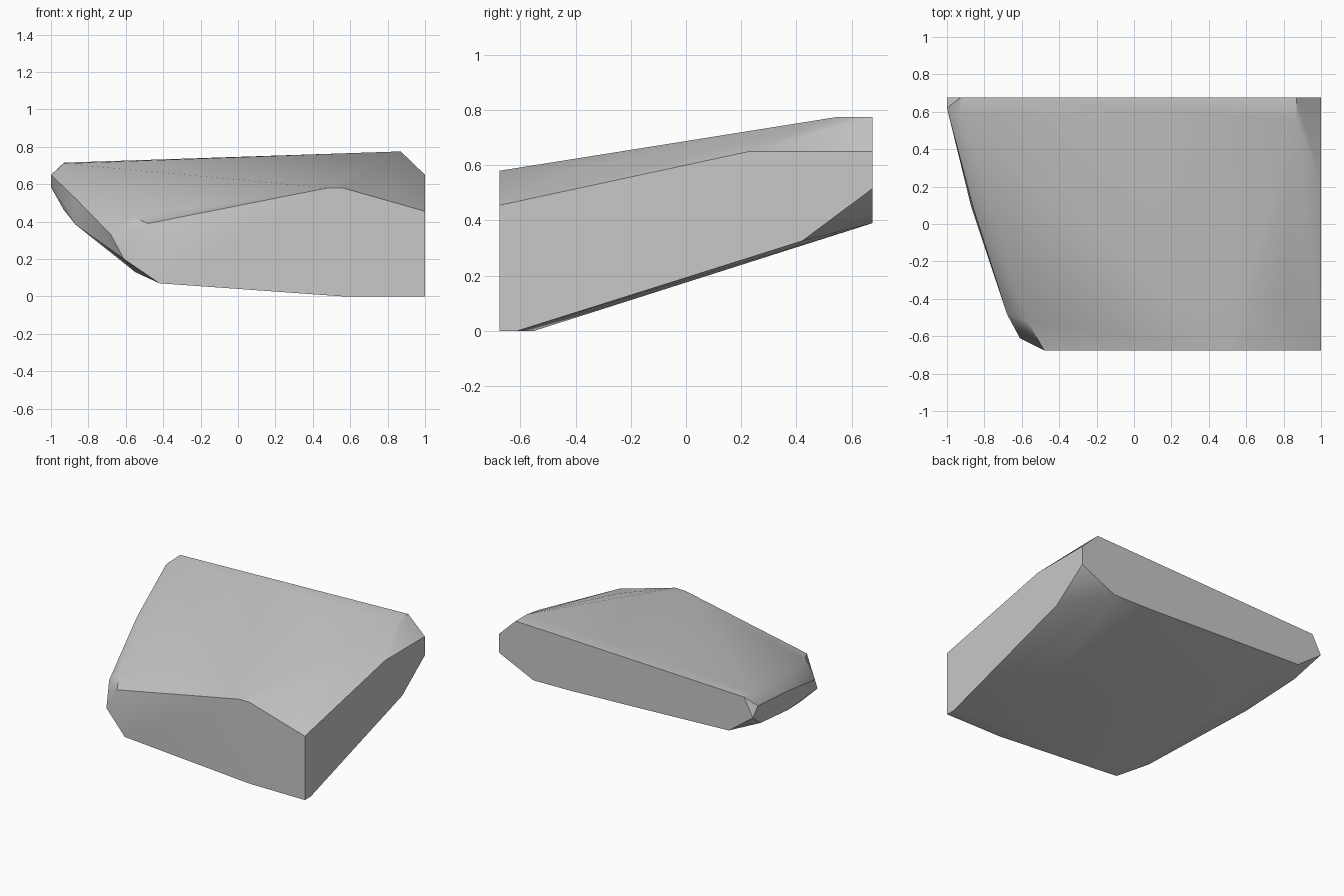
import bpy
import bmesh
import math

default_cube = bpy.data.objects.get("Cube")
if default_cube:
    bpy.data.objects.remove(default_cube, do_unlink=True)


def make_material(name, colour):
    material = bpy.data.materials.new(name)
    material.use_nodes = True
    material.diffuse_color = colour
    shader = material.node_tree.nodes["Principled BSDF"]
    shader.inputs["Base Color"].default_value = colour
    return material


def hull_object(name, points, material):
    """Wrap a tight convex skin around the corner points of a cut stone."""
    bm = bmesh.new()
    for point in points:
        bm.verts.new(point)
    result = bmesh.ops.convex_hull(bm, input=bm.verts[:])
    leftovers = set(result["geom_interior"]) | set(result["geom_unused"])
    loose = [item for item in leftovers if isinstance(item, bmesh.types.BMVert)]
    bmesh.ops.delete(bm, geom=loose, context="VERTS")
    # Merge the coplanar triangles of the sawn sides into single faces
    bmesh.ops.dissolve_limit(bm, angle_limit=math.radians(1),
                             verts=bm.verts[:], edges=bm.edges[:])
    bmesh.ops.recalc_face_normals(bm, faces=bm.faces[:])
    mesh = bpy.data.meshes.new(name)
    bm.to_mesh(mesh)
    bm.free()
    mesh.materials.append(material)
    rock = bpy.data.objects.new(name, mesh)
    bpy.context.collection.objects.link(rock)
    return rock


HALF_DEPTH = 0.675
SIDE = 1.0

# Flat front cut: outline as (x, z)
front_outline = [(-.48, .39), (.48, .58), (.56, .58), (SIDE, .455),
                 (SIDE, 0), (.56, 0), (-.42, .07)]

# Flat back cut: outline as (x, z)
back_outline = [(-.93, .715), (.87, .775), (SIDE, .65), (SIDE, .515),
                (.73, .39), (.41, .395), (-.81, .445), (-SIDE, .585)]

# Flat side cut: remaining corners as (y, z)
side_outline = [(.23, .65), (.42, .325), (-.61, 0)]

# Rugged left flank: lower edge from the back corner to the front corner
flank_foot = [(-SIDE, .62, .65), (-.93, .49, .46), (-.87, .09, .385),
              (-.61, -.61, .2), (-.55, -.51, .13)]

# Upper crease of the flank, where the wall turns into the top
flank_crease = [(-.86, .09, .515), (-.68, -.48, .33)]

# Crests on the top and the foot of the sloping underside
crests = [(.87, .55, .775), (-.93, .59, .71), (-.57, -.52, .425),
          (.8, -.38, .588)]
foot = [(.56, -.55, 0)]

corners = [(x, -HALF_DEPTH, z) for x, z in front_outline]
corners += [(x, HALF_DEPTH, z) for x, z in back_outline]
corners += [(SIDE, y, z) for y, z in side_outline]
corners += flank_foot + flank_crease + crests + foot

stone = make_material("stone grey", (.58, .58, .58, 1))
rock = hull_object("rock_slab", corners, stone)

# Soft shading over the worn top and underside, crisp around the cuts
bpy.ops.object.select_all(action="DESELECT")
rock.select_set(True)
bpy.context.view_layer.objects.active = rock
bpy.ops.object.shade_smooth_by_angle(angle=math.radians(34))
